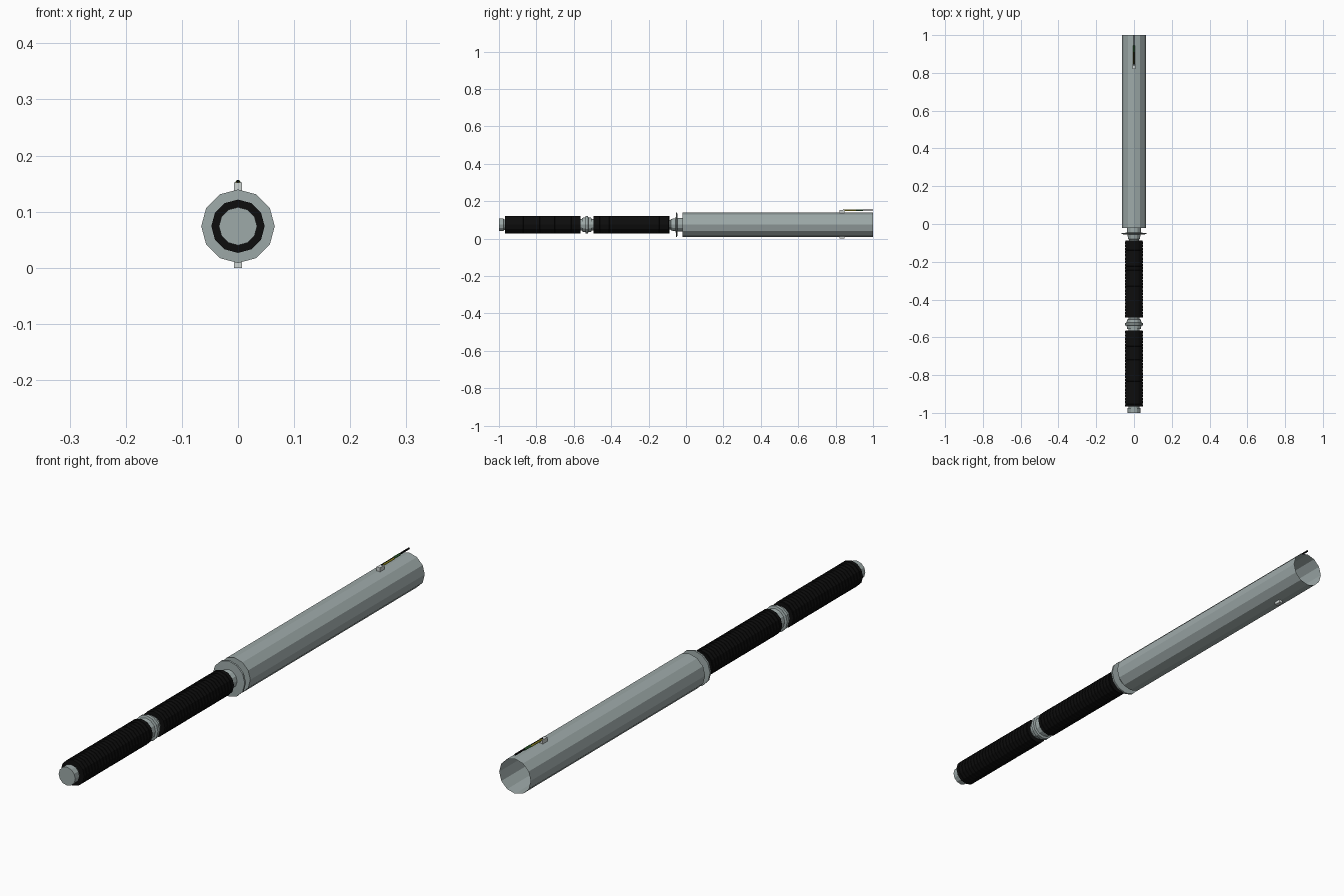
import bpy, bmesh, math

if "Cube" in bpy.data.objects:
    bpy.data.objects.remove(bpy.data.objects["Cube"])

ZC = 0.074      # height of the long axis
SIDES = 12


def material(name, rgb):
    m = bpy.data.materials.new(name)
    m.diffuse_color = (*rgb, 1)
    m.use_nodes = True
    m.node_tree.nodes["Principled BSDF"].inputs["Base Color"].default_value = m.diffuse_color
    return m


steel = material("grey_metal", (0.34, 0.40, 0.395))
rubber = material("black_rubber", (0.004, 0.004, 0.004))
pale = material("pale_metal", (0.62, 0.66, 0.65))
yellow = material("yellow_wire", (0.42, 0.36, 0.02))
green = material("green_wire", (0.05, 0.20, 0.05))


def finish(bm, name, mat):
    bmesh.ops.recalc_face_normals(bm, faces=bm.faces[:])
    mesh = bpy.data.meshes.new(name)
    bm.to_mesh(mesh)
    bm.free()
    mesh.materials.append(mat)
    ob = bpy.data.objects.new(name, mesh)
    bpy.context.collection.objects.link(ob)
    return ob


def lathe(name, profile, mat, sides=SIDES, zc=ZC, cap_end=True):
    """Turn (y, radius) points around the y axis, flat shaded."""
    bm = bmesh.new()
    rings = []
    for y, r in profile:
        angles = [2 * math.pi * i / sides for i in range(sides)]
        rings.append([bm.verts.new((r * math.cos(a), y, zc + r * math.sin(a))) for a in angles])
    for a, b in zip(rings, rings[1:]):
        for i in range(sides):
            j = (i + 1) % sides
            bm.faces.new((a[i], a[j], b[j], b[i]))
    bm.faces.new(rings[0])
    if cap_end:
        bm.faces.new(rings[-1])
    return finish(bm, name, mat)


def box(name, x, y, z, mat):
    bm = bmesh.new()
    bmesh.ops.create_cube(bm, size=1)
    for v in bm.verts:
        for k, (lo, hi) in enumerate((x, y, z)):
            v.co[k] = lo if v.co[k] < 0 else hi
    return finish(bm, name, mat)


def ribbed_grip(name, y0, y1, ribs=24):
    """Rubber sleeve with shallow grooves."""
    step = (y1 - y0) / ribs
    prof = []
    for i in range(ribs):
        y = y0 + i * step
        prof += [(y, 0.0475), (y + step * 0.75, 0.0475),
                 (y + step * 0.76, 0.0455), (y + step * 0.99, 0.0455)]
    lathe(name, prof, rubber)


# Main tube, closed at the front, open at the back
lathe("main_tube", [(-0.02, 0.0645), (1.0, 0.0645)], steel, cap_end=False)

# Flange and neck between tube and handle
lathe("front_neck", [(-0.10, 0.026), (-0.082, 0.026), (-0.080, 0.031), (-0.055, 0.035),
                     (-0.054, 0.0655), (-0.047, 0.0655), (-0.046, 0.036), (-0.019, 0.036)], steel)

# Handle sleeves
ribbed_grip("front_grip", -0.495, -0.088)
ribbed_grip("rear_grip", -0.967, -0.563)

# Stepped joint between the sleeves
lathe("handle_joint", [(-0.565, 0.030), (-0.556, 0.030), (-0.555, 0.037), (-0.538, 0.039),
                       (-0.536, 0.0475), (-0.524, 0.0475), (-0.522, 0.039), (-0.505, 0.037),
                       (-0.504, 0.030), (-0.493, 0.030)], steel)

# End knob on a narrow core
lathe("end_knob", [(-1.0, 0.034), (-0.975, 0.034), (-0.974, 0.028), (-0.966, 0.028)], steel)

# Small studs above and below the tube
box("top_stud", (-0.007, 0.007), (0.82, 0.848), (0.13, 0.152), pale)
box("bottom_stud", (-0.007, 0.007), (0.82, 0.848), (0.0, 0.02), pale)

# Thin wire running from the top stud to the back
lathe("yellow_sleeve", [(0.845, 0.0045), (0.91, 0.0045)], yellow, 6, 0.151)
lathe("green_sleeve", [(0.91, 0.0045), (0.945, 0.0045)], green, 6, 0.1525)
lathe("black_wire", [(0.84, 0.0025), (1.0, 0.0035)], rubber, 6, 0.1535)
